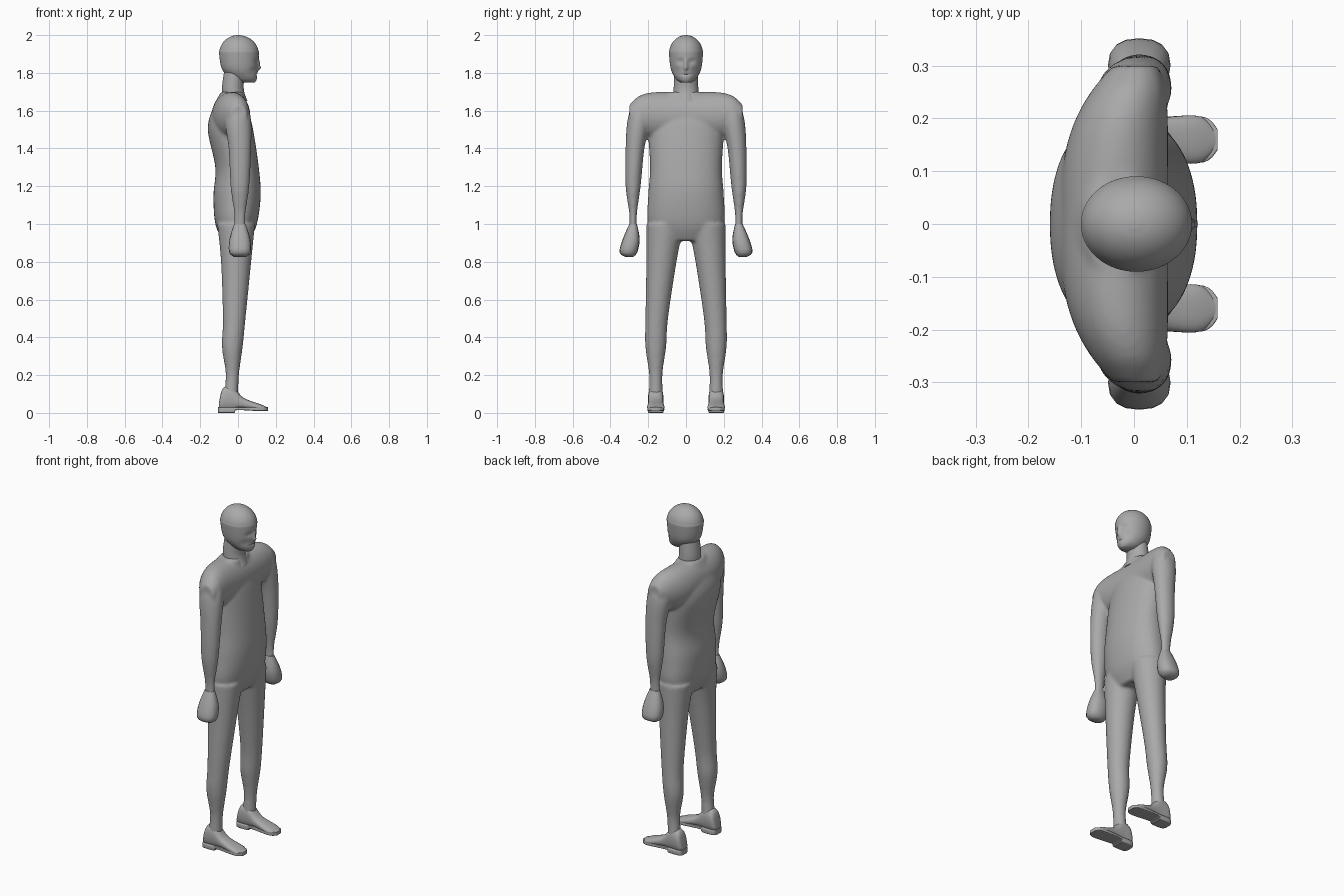
import bpy
import bmesh
import math

cube = bpy.data.objects.get("Cube")
if cube:
    bpy.data.objects.remove(cube, do_unlink=True)

shade = .4
grey = bpy.data.materials.new("plain grey")
grey.use_nodes = True
grey.diffuse_color = (shade, shade, shade, 1)
surface = grey.node_tree.nodes["Principled BSDF"]
surface.inputs["Base Color"].default_value = grey.diffuse_color


def smooth_rows(rows, steps):
    """Catmull-Rom interpolation between the key cross-sections."""
    result = []
    for i, (start, end) in enumerate(zip(rows, rows[1:])):
        before = rows[max(i - 1, 0)]
        after = rows[min(i + 2, len(rows) - 1)]
        for k in range(steps):
            t = k / steps
            result.append([
                b + t * ((c - a) + t * ((2 * a - 5 * b + 4 * c - d)
                                        + t * (3 * (b - c) + d - a))) / 2
                for a, b, c, d in zip(before, start, end, after)])
    result.append(rows[-1])
    return result


def loft(bm, rows, axis="Z", side=1, power=2, segments=32, steps=6):
    """Closed loft; each row is position, then the low and high limits
    of the section along its two remaining axes."""
    rings = []
    for along, a_low, a_high, b_low, b_high in smooth_rows(rows, steps):
        ring = []
        for k in range(segments):
            angle = math.tau * k / segments
            c, s = math.cos(angle), math.sin(angle)
            u = math.copysign(abs(c) ** (2 / power), c)
            v = math.copysign(abs(s) ** (2 / power), s)
            a = (a_low + a_high + u * (a_high - a_low)) / 2
            b = (b_low + b_high + v * (b_high - b_low)) / 2
            places = {"Z": (a, b, along), "Y": (a, along, b), "X": (along, a, b)}
            x, y, z = places[axis]
            ring.append(bm.verts.new((x, y * side, z)))
        rings.append(ring)
    faces = [bm.faces.new(rings[0]), bm.faces.new(rings[-1])]
    for low, high in zip(rings, rings[1:]):
        for k in range(segments):
            n = (k + 1) % segments
            faces.append(bm.faces.new((low[k], low[n], high[n], high[k])))
    bmesh.ops.recalc_face_normals(bm, faces=faces)


def finish(bm, name, sharp=40):
    """Turn the mesh into a smooth-shaded object of the one colour."""
    mesh = bpy.data.meshes.new(name)
    bm.to_mesh(mesh)
    bm.free()
    mesh.materials.append(grey)
    obj = bpy.data.objects.new(name, mesh)
    bpy.context.collection.objects.link(obj)
    bpy.ops.object.select_all(action="DESELECT")
    obj.select_set(True)
    bpy.context.view_layer.objects.active = obj
    bpy.ops.object.shade_smooth_by_angle(angle=math.radians(sharp))
    return obj


def centred(rows):
    """Rows of height, back, front and half width."""
    return [(z, back, front, -half, half) for z, back, front, half in rows]


def limb(rows, squash=0):
    """Rows of height, centre and radius, squashed sideways."""
    return [(z, x - r, x + r, y - r + squash, y + r - squash)
            for z, x, y, r in rows]


def shoulder_section(reach):
    """Section of the shoulder girdle, from the spine out to the deltoid."""
    back = -.14 + .1 * reach ** 3
    front = .065 - .02 * reach ** 8
    bottom = 1.44 + .09 * reach ** 4
    top = 1.7 - .07 * reach ** 6
    return .3 * reach, back, front, bottom, top


torso = centred([
    (.91, -.08, .06, .13), (1, -.12, .1, .2), (1.15, -.13, .12, .2),
    (1.3, -.12, .11, .19), (1.5, -.16, .08, .2), (1.62, -.13, .05, .18),
    (1.7, -.09, .03, .09)])
shoulder = [shoulder_section(i / 8) for i in range(9)]
arm = limb([
    (.95, .01, .28, .03), (1.05, .01, .28, .03), (1.2, .01, .28, .05),
    (1.4, .01, .27, .06), (1.55, 0, .25, .07), (1.64, 0, .24, .05)], .01)
leg = limb([
    (.06, -.04, .16, .04), (.2, -.03, .16, .035), (.35, -.03, .16, .055),
    (.5, -.02, .155, .06), (.8, -.01, .13, .08), (1, -.01, .11, .1)])

# Body: torso, shoulders, arms and legs fused into one skin
bm = bmesh.new()
loft(bm, torso, power=2.2, segments=48)
for side in (1, -1):
    loft(bm, shoulder, "Y", side)
    loft(bm, arm, side=side)
    loft(bm, leg, side=side)
body = finish(bm, "body")
fuse = body.modifiers.new("fuse", "REMESH")
fuse.mode = "VOXEL"
fuse.voxel_size = .009
fuse.use_smooth_shade = True
relax = body.modifiers.new("relax", "SMOOTH")
relax.factor = .5
relax.iterations = 6

# Neck, standing in the neckline
bm = bmesh.new()
loft(bm, centred([
    (1.65, -.08, .05, .065), (1.72, -.085, .03, .065), (1.83, -.07, .04, .06)]))
finish(bm, "neck")

# Head: a tapering jaw under a domed skull
jaw = [(1.75, 0, .09, .03), (1.77, -.04, .1, .055), (1.82, -.085, .105, .08),
       (1.9, -.1, .11, .09)]
skull = []
for i in range(1, 8):
    rise, shrink = math.sin(math.pi * i / 15), math.cos(math.pi * i / 15)
    skull.append((1.9 + .1 * rise, -.1 * shrink, .11 * shrink, .09 * shrink))
bm = bmesh.new()
loft(bm, centred(jaw + skull), segments=96, steps=8)

# Facial relief: side offset, height, width, tallness, depth
relief = {
    "nose tip": (0, 1.825, .01, .01, .015),
    "nose bridge": (0, 1.85, .01, .02, .01),
    "eye socket": (.03, 1.86, .02, .01, -.01),
    "mouth": (0, 1.79, .025, .004, -.007),
    "cheek hollow": (.05, 1.81, .02, .02, -.006),
}
for v in bm.verts:
    if v.co.x > .03:
        v.co.x += sum(
            depth * math.exp(-((abs(v.co.y) - y) / wide) ** 2
                             - ((v.co.z - z) / tall) ** 2)
            for y, z, wide, tall, depth in relief.values())
finish(bm, "head", 60)

hand = limb([
    (.825, .01, .3, .03), (.85, .01, .305, .057), (.92, .01, .29, .055),
    (1, .01, .28, .03)], .01)

# Feet run forward along a line through each ankle
ankle = .16
foot = [(x, ankle - half, ankle + half, low, top) for x, half, low, top in (
    (-.1, .03, .02, .06), (-.08, .04, .01, .13), (-.03, .04, .01, .14),
    (.03, .04, .02, .08), (.12, .045, .01, .045), (.155, .02, .01, .03))]
sole = [(x, ankle - half, ankle + half, low, .03) for x, half, low in (
    (-.105, .02, 0), (-.09, .04, 0), (-.02, .04, 0), (-.01, .04, .015),
    (.1, .045, .01), (.14, .04, .01), (.158, .02, .01))]

# Hands and feet on both sides
for label, side in (("left", 1), ("right", -1)):
    bm = bmesh.new()
    loft(bm, hand, side=side, power=2.4, segments=16, steps=3)
    finish(bm, label + "_hand")
    bm = bmesh.new()
    loft(bm, foot, "X", side, power=2.4)
    finish(bm, label + "_foot")
    bm = bmesh.new()
    loft(bm, sole, "X", side, power=8, steps=3)
    finish(bm, label + "_sole")
